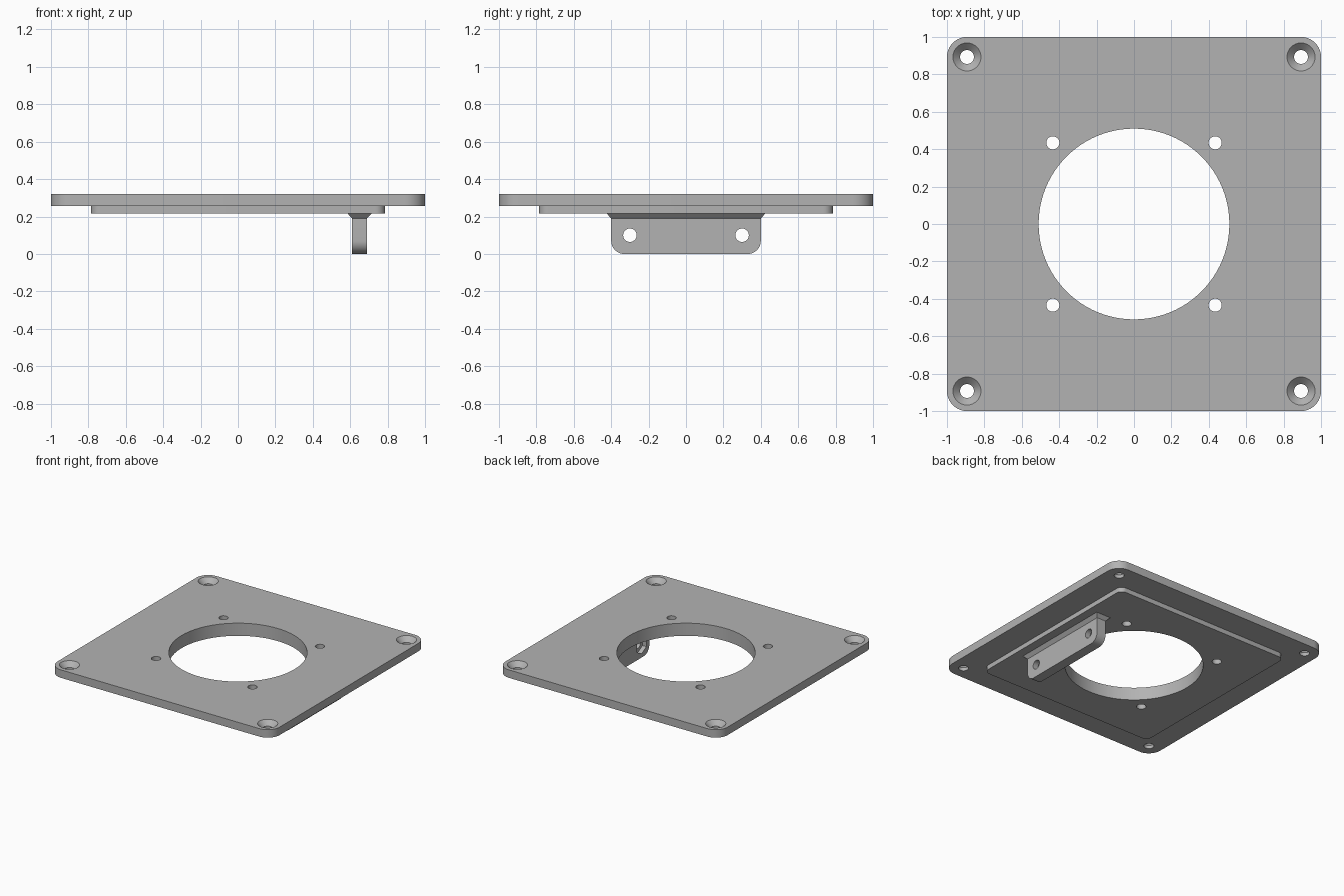
import bpy, bmesh
from math import sin, cos, pi
from mathutils import Matrix

if "Cube" in bpy.data.objects:
    bpy.data.objects.remove(bpy.data.objects["Cube"], do_unlink=True)

grey = bpy.data.materials.new("grey plastic")
grey.use_nodes = True
grey.diffuse_color = (0.45, 0.45, 0.45, 1)
grey.node_tree.nodes["Principled BSDF"].inputs["Base Color"].default_value = grey.diffuse_color


def finish(name, bm):
    bmesh.ops.recalc_face_normals(bm, faces=bm.faces)
    mesh = bpy.data.meshes.new(name)
    bm.to_mesh(mesh)
    bm.free()
    mesh.materials.append(grey)
    ob = bpy.data.objects.new(name, mesh)
    bpy.context.collection.objects.link(ob)
    return ob


def loft(name, rings):
    """Closed solid through matching rings of points."""
    bm = bmesh.new()
    loops = [[bm.verts.new(p) for p in ring] for ring in rings]
    for a, b in zip(loops, loops[1:]):
        for i in range(len(a)):
            j = (i + 1) % len(a)
            bm.faces.new((a[i], a[j], b[j], b[i]))
    bm.faces.new(loops[0])
    bm.faces.new(loops[-1])
    return finish(name, bm)


def rounded(half, r, z, steps=10):
    c = half - r
    return [(sx * c + r * cos(q * pi / 2 + t * pi / 2 / steps),
             sy * c + r * sin(q * pi / 2 + t * pi / 2 / steps), z)
            for q, (sx, sy) in enumerate([(1, 1), (-1, 1), (-1, -1), (1, -1)])
            for t in range(steps + 1)]


def circle(x, y, r, z, n=32):
    return [(x + r * cos(2 * pi * i / n), y + r * sin(2 * pi * i / n), z) for i in range(n)]


def rect(x0, x1, y, z):
    return [(x0, -y, z), (x1, -y, z), (x1, y, z), (x0, y, z)]


def side_hole(y, r, x0, x1, n):
    """Cutter along x; a six-sided one has points up and down."""
    return loft("cutter", [[(x, y + r * sin(2 * pi * i / n), HOLE_Z + r * cos(2 * pi * i / n))
                            for i in range(n)] for x in (x0, x1)])


def combine(target, other, operation):
    mod = target.modifiers.new("combine", 'BOOLEAN')
    mod.operation = operation
    mod.solver = 'EXACT'
    mod.object = other
    bpy.context.view_layer.objects.active = target
    bpy.ops.object.modifier_apply(modifier=mod.name)
    bpy.data.objects.remove(other, do_unlink=True)


TOP, MID, LOW, HOLE_Z = 0.32, 0.255, 0.217, 0.1

# Square plate and the raised step beneath it
plate = loft("mounting_plate", [rounded(1, 0.107, MID), rounded(1, 0.107, TOP)])
step = loft("step", [rounded(0.785, 0.05, LOW), rounded(0.785, 0.05, MID + 0.02)])
combine(plate, step, 'UNION')

# Hanging tab with rounded lower corners and a flared root
R, HALF = 0.07, 0.4
outline = [(-HALF, LOW + 0.02), (HALF, LOW + 0.02)]
for s, start in ((1, 0), (-1, -pi / 2)):
    for t in range(11):
        a = start - t * pi / 20
        outline.append((s * (HALF - R) + R * cos(a), R + R * sin(a)))
tab = loft("tab", [[(x, y, z) for y, z in outline] for x in (0.61, 0.69)])
root = loft("root", [rect(0.61, 0.69, HALF, 0.19), rect(0.585, 0.715, HALF + 0.025, LOW),
                     rect(0.585, 0.715, HALF + 0.025, LOW + 0.01)])
combine(tab, root, 'UNION')
combine(plate, tab, 'UNION')

# Large centre opening
combine(plate, loft("cutter", [circle(0, 0, 0.51, 0.1, 96), circle(0, 0, 0.51, 0.5, 96)]), 'DIFFERENCE')

# Countersunk corner holes and plain inner holes
for sx in (-1, 1):
    for sy in (-1, 1):
        x, y = 0.893 * sx, 0.893 * sy
        combine(plate, loft("cutter", [circle(x, y, 0.037, 0.2), circle(x, y, 0.037, TOP - 0.038),
                                       circle(x, y, 0.075, TOP), circle(x, y, 0.075, TOP + 0.05)]),
                'DIFFERENCE')
        x, y = 0.434 * sx, 0.434 * sy
        combine(plate, loft("cutter", [circle(x, y, 0.035, 0.15), circle(x, y, 0.035, 0.4)]), 'DIFFERENCE')

# Tab bolt holes with nut pockets on the inner face
for y in (-0.3, 0.3):
    combine(plate, side_hole(y, 0.036, 0.55, 0.75, 32), 'DIFFERENCE')
    combine(plate, side_hole(y, 0.07, 0.55, 0.645, 6), 'DIFFERENCE')

bpy.ops.object.select_all(action='DESELECT')
plate.select_set(True)
bpy.context.view_layer.objects.active = plate
bpy.ops.object.shade_smooth_by_angle(angle=pi / 6)
